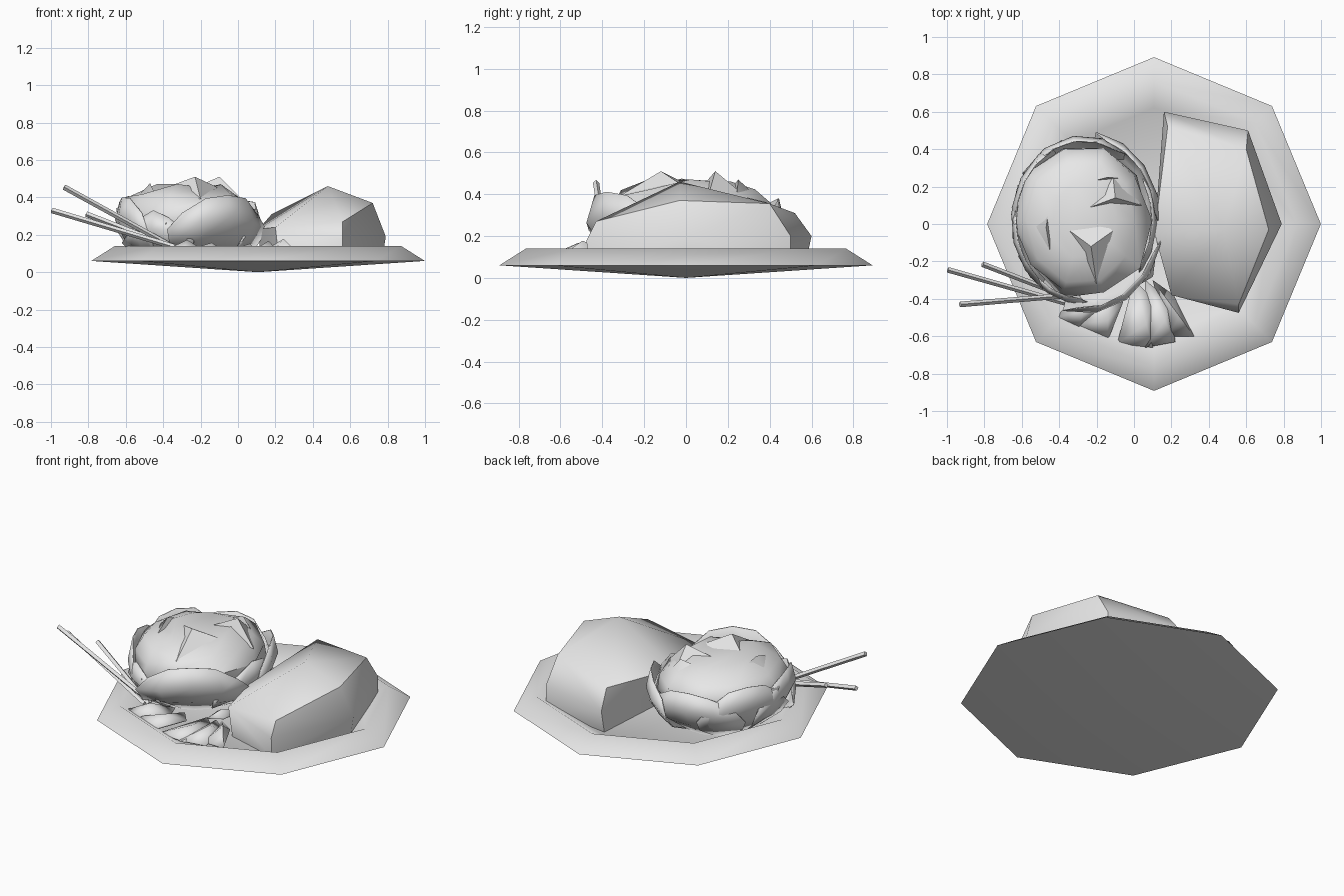
import bpy, bmesh, math, random
from mathutils import Vector

random.seed(4)
old = bpy.data.objects.get("Cube")
if old:
    bpy.data.objects.remove(old, do_unlink=True)

# One plain material for everything
grey = bpy.data.materials.new("plain_grey")
grey.use_nodes = True
grey.diffuse_color = (0.8, 0.8, 0.8, 1)
grey.node_tree.nodes["Principled BSDF"].inputs["Base Color"].default_value = grey.diffuse_color

FLOOR = 0.06


def finish(name, bm, angle=40, thickness=0):
    """Turn a bmesh into a shaded object."""
    bmesh.ops.recalc_face_normals(bm, faces=bm.faces)
    mesh = bpy.data.meshes.new(name)
    bm.to_mesh(mesh)
    bm.free()
    mesh.materials.append(grey)
    obj = bpy.data.objects.new(name, mesh)
    bpy.context.collection.objects.link(obj)
    bpy.ops.object.select_all(action='DESELECT')
    obj.select_set(True)
    bpy.context.view_layer.objects.active = obj
    bpy.ops.object.shade_smooth_by_angle(angle=math.radians(angle))
    if thickness:
        mod = obj.modifiers.new("thickness", 'SOLIDIFY')
        mod.thickness = thickness
        mod.offset = 0
    return obj


def grid(bm, rows, closed):
    """Join rows of points with quads."""
    vs = [[bm.verts.new(p) for p in row] for row in rows]
    n = len(rows[0])
    for a, b in zip(vs, vs[1:]):
        for i in range(n if closed else n - 1):
            j = (i + 1) % n
            bm.faces.new((a[i], a[j], b[j], b[i]))
    return vs


def ring(cx, cy, rx, ry, z, sides, jitter=0):
    pts = []
    for i in range(sides):
        a = math.tau * i / sides
        k = 1 + random.uniform(-jitter, jitter)
        pts.append((cx + rx * k * math.cos(a), cy + ry * k * math.sin(a),
                    z + random.uniform(-jitter, jitter) * 0.3))
    return pts


# Octagonal plate: raised rim, sunken floor, shallow pointed underside
bm = bmesh.new()
profile = [(0.892, 0.06), (0.765, 0.14), (0.62, FLOOR)]
vs = grid(bm, [ring(0.107, 0, r, r, z, 8) for r, z in profile], True)
bm.faces.new(vs[-1])
tip = bm.verts.new((0.107, 0, 0))
for i in range(8):
    bm.faces.new((vs[0][i], tip, vs[0][(i + 1) % 8]))
finish("plate", bm, 100)

# Faceted bread chunk with an off-centre peak
bm = bmesh.new()
base = [(0.22, -0.37), (0.56, -0.47), (0.77, 0), (0.61, 0.5), (0.16, 0.57), (0.12, -0.02)]
upper = [(0.2, -0.38, 0.24), (0.56, -0.43, 0.27), (0.79, 0, 0.19), (0.56, -0.475, 0.18),
         (0.48, -0.03, 0.46), (0.72, -0.03, 0.37), (0.61, 0.5, 0.2), (0.6, 0.4, 0.355),
         (0.16, 0.6, 0.2), (0.18, 0.52, 0.31), (0.11, -0.05, 0.23)]
for p in [(x, y, FLOOR) for x, y in base] + upper:
    bm.verts.new(p)
bmesh.ops.convex_hull(bm, input=bm.verts)
loose = [v for v in bm.verts if not v.link_faces]
bmesh.ops.delete(bm, geom=loose, context='VERTS')
finish("bread", bm, 45)

# Lettuce heart
CX, CY = -0.27, 0.02
bm = bmesh.new()
profile = [(0.2, FLOOR), (0.3, 0.16), (0.355, 0.26), (0.36, 0.34), (0.29, 0.41), (0.17, 0.455)]
vs = grid(bm, [ring(CX, CY, r, r * 1.16, z, 10, 0.06) for r, z in profile], True)
bm.faces.new(vs[-1])
bm.faces.new(vs[0])
finish("lettuce_heart", bm, 60)


def lettuce_leaf(name, mid, spread, rim_radius, rim_height):
    """Cupped leaf wrapped round the heart; the rim peaks in the middle."""
    bm = bmesh.new()
    rows = []
    for t, r in ((0, 0.22), (0.35, rim_radius * 0.88), (0.65, rim_radius), (1, rim_radius * 0.94)):
        row = []
        for s in (-1, -0.5, 0, 0.5, 1):
            a = math.radians(mid + s * spread * (0.75 + 0.25 * math.sin(t * math.pi)))
            top = rim_height - 0.1 * s * s + random.uniform(-0.012, 0.012)
            z = FLOOR + (top - FLOOR) * t
            row.append((CX + r * math.cos(a), CY + r * 1.16 * math.sin(a), z))
        rows.append(row)
    grid(bm, rows, False)
    finish(name, bm, 60, 0.006)


outer = [(-58, 48, 0.43, 0.41), (-2, 40, 0.39, 0.34), (38, 44, 0.41, 0.39),
         (98, 50, 0.39, 0.39), (150, 44, 0.385, 0.41), (196, 42, 0.385, 0.41),
         (240, 36, 0.385, 0.32)]
for i, spec in enumerate(outer):
    lettuce_leaf(f"outer_leaf_{i + 1}", *spec)


def crest(name, base_a, base_b, peak, foot):
    """Folded leaf tip rising from the heart, closed at the back."""
    bm = bmesh.new()
    a, b, p, f = (bm.verts.new(q) for q in (base_a, base_b, peak, foot))
    for face in ((a, f, p), (f, b, p), (b, a, p)):
        bm.faces.new(face)
    finish(name, bm, 60)


crest("crest_back", (-0.26, 0.08, 0.44), (0.04, 0.1, 0.37), (-0.1, 0.14, 0.51), (-0.12, 0.32, 0.36))
crest("crest_far", (-0.34, 0.2, 0.41), (-0.04, 0.24, 0.36), (-0.14, 0.25, 0.47), (-0.2, 0.4, 0.33))
crest("crest_top", (-0.42, 0.02, 0.44), (-0.06, 0.0, 0.43), (-0.23, -0.12, 0.51), (-0.2, -0.32, 0.39))
crest("crest_right", (-0.44, -0.2, 0.41), (-0.44, 0.2, 0.41), (-0.47, -0.02, 0.475), (-0.6, 0, 0.34))


# Thin sticks leaning out over the rim
def stick(name, start, end):
    start, end = Vector(start), Vector(end)
    axis = end - start
    bm = bmesh.new()
    bmesh.ops.create_cone(bm, cap_ends=True, segments=4, radius1=0.014, radius2=0.015,
                          depth=axis.length)
    obj = finish(name, bm, 30)
    obj.location = (start + end) / 2
    obj.rotation_euler = axis.to_track_quat('Z', 'Y').to_euler()


stick("stick_front", (-0.33, -0.38, 0.125), (-0.93, -0.43, 0.455))
stick("stick_middle", (-0.34, -0.43, 0.135), (-0.995, -0.245, 0.33))
stick("stick_back", (-0.33, -0.4, 0.125), (-0.81, -0.215, 0.31))


# Low fan of broad garnish leaves, each folded along a raised rib
def garnish(name, root, left, mid, right, rib):
    bm = bmesh.new()
    pts = [bm.verts.new((*p, z)) for p, z in
           ((root, 0.09), (left, 0.1), (mid, 0.1), (right, 0.1))]
    crown = Vector(root).lerp(Vector(mid), 0.65)
    centre = bm.verts.new((*crown, rib))
    for i in range(4):
        bm.faces.new((pts[i], pts[(i + 1) % 4], centre))
    finish(name, bm, 60, 0.006)


fan = [((-0.22, -0.3), (-0.42, -0.5), (-0.3, -0.56), (-0.16, -0.45), 0.17),
       ((-0.14, -0.32), (-0.32, -0.54), (-0.14, -0.62), (-0.06, -0.42), 0.155),
       ((0.0, -0.3), (-0.09, -0.64), (0.1, -0.66), (0.1, -0.4), 0.15),
       ((0.06, -0.3), (0.06, -0.66), (0.22, -0.63), (0.19, -0.41), 0.165),
       ((0.1, -0.3), (0.18, -0.6), (0.32, -0.6), (0.21, -0.38), 0.175),
       ((0.0, -0.2), (0.02, -0.33), (0.1, -0.28), (0.12, -0.14), 0.14)]
for i, spec in enumerate(fan):
    garnish(f"garnish_leaf_{i + 1}", *spec)
